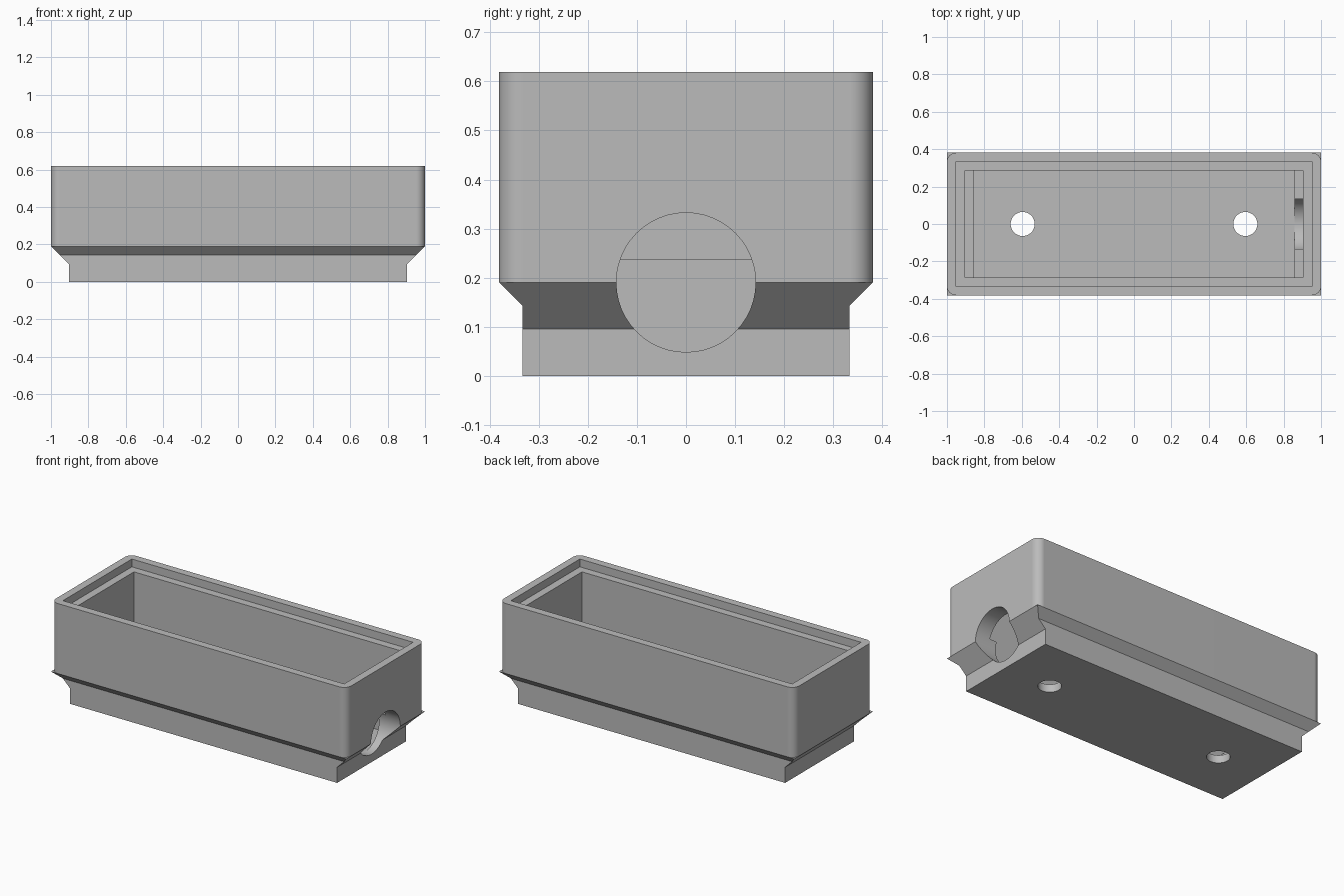
import bpy
import bmesh
from math import pi, cos, sin
from mathutils import Matrix

U = 1 / 21  # one wall thickness

if "Cube" in bpy.data.objects:
    bpy.data.objects.remove(bpy.data.objects["Cube"], do_unlink=True)

grey = bpy.data.materials.new("plain grey")
grey.use_nodes = True
colour = (0.5, 0.5, 0.5, 1)
grey.diffuse_color = colour
grey.node_tree.nodes["Principled BSDF"].inputs["Base Color"].default_value = colour


def outline(hx, hy, radius=0, steps=8):
    """Rectangle outline, with rounded corners if a radius is given."""
    points = []
    for i, (sx, sy) in enumerate([(1, 1), (-1, 1), (-1, -1), (1, -1)]):
        cx, cy = sx * (hx - radius), sy * (hy - radius)
        for k in range(steps + 1 if radius else 1):
            a = (i + k / steps) * pi / 2
            points.append((cx + radius * cos(a), cy + radius * sin(a)))
    return points


def add_object(name, bm):
    bmesh.ops.scale(bm, vec=(U, U, U), verts=bm.verts)
    bmesh.ops.recalc_face_normals(bm, faces=bm.faces)
    mesh = bpy.data.meshes.new(name)
    bm.to_mesh(mesh)
    bm.free()
    mesh.materials.append(grey)
    obj = bpy.data.objects.new(name, mesh)
    bpy.context.collection.objects.link(obj)
    return obj


def loft(name, sections, radius=0):
    """Solid through stacked (half x, half y, z) sections."""
    bm = bmesh.new()
    rings = [[bm.verts.new((x, y, z)) for x, y in outline(hx, hy, radius)]
             for hx, hy, z in sections]
    for low, high in zip(rings, rings[1:]):
        for i in range(len(low)):
            j = (i + 1) % len(low)
            bm.faces.new((low[i], low[j], high[j], high[i]))
    bm.faces.new(rings[0][::-1])
    bm.faces.new(rings[-1])
    return add_object(name, bm)


def cylinder(name, radius, depth, centre, turn=0):
    bm = bmesh.new()
    matrix = Matrix.Translation(centre) @ Matrix.Rotation(turn, 4, "Y")
    bmesh.ops.create_cone(bm, cap_ends=True, segments=48, radius1=radius,
                          radius2=radius, depth=depth, matrix=matrix)
    return add_object(name, bm)


def combine(obj, tool, operation="DIFFERENCE"):
    """Apply a boolean, then remove its tool."""
    mod = obj.modifiers.new("cut", "BOOLEAN")
    mod.operation, mod.solver, mod.object = operation, "EXACT", tool
    bpy.context.view_layer.objects.active = obj
    bpy.ops.object.modifier_apply(modifier=mod.name)
    bpy.data.objects.remove(tool, do_unlink=True)


# Flared foot and rounded upper walls
housing = loft("housing", [(19, 7, 0), (19, 7, 2), (20, 7, 3), (21, 8, 4)])
combine(housing, loft("upper_walls", [(21, 8, 4), (21, 8, 13)], radius=1), "UNION")

# Lid recess, main cavity and narrower floor well
for hx, hy, low, high in [(20, 7, 12, 14), (19, 6, 5, 12.5), (18, 6, 1, 5.5)]:
    combine(housing, loft("cavity_cutter", [(hx, hy, low), (hx, hy, high)]))

# Cable hole in one end
combine(housing, cylinder("cable_hole_cutter", 2.98, 5, (20, 0, 4), pi / 2))

# Screw holes in the floor
for side in (-1, 1):
    combine(housing, cylinder("screw_hole_cutter", 1.35, 3, (side * 12.5, 0, 0.5)))

# Smooth curves, flat walls
bpy.ops.object.select_all(action="DESELECT")
housing.select_set(True)
bpy.context.view_layer.objects.active = housing
bpy.ops.object.shade_smooth_by_angle(angle=pi / 6)
weighted = housing.modifiers.new("flat walls", "WEIGHTED_NORMAL")
weighted.keep_sharp = True
